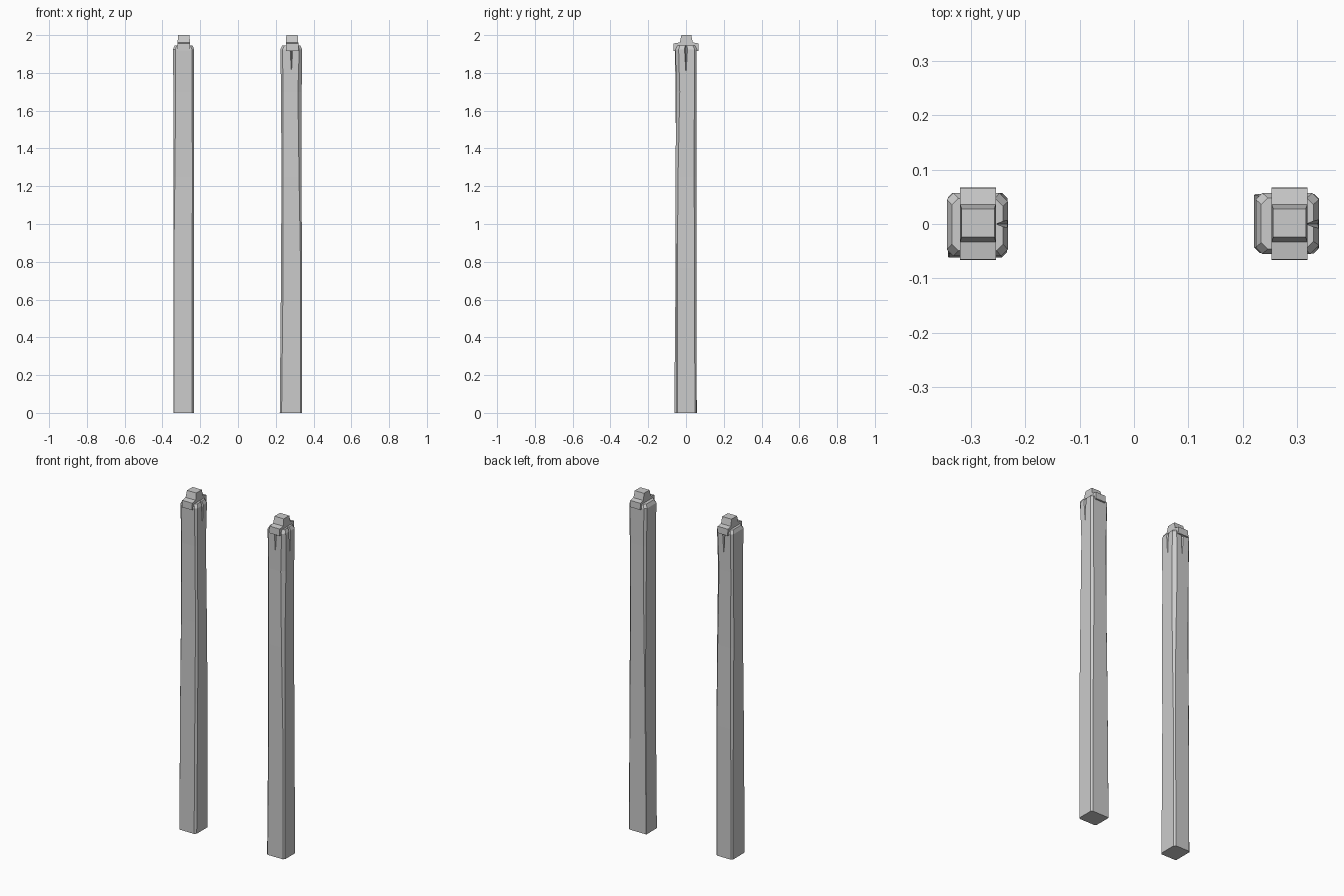
import bpy, bmesh, math
from mathutils import Matrix

if "Cube" in bpy.data.objects:
    bpy.data.objects.remove(bpy.data.objects["Cube"])


def make_object(name, bm):
    bmesh.ops.recalc_face_normals(bm, faces=bm.faces)
    me = bpy.data.meshes.new(name)
    bm.to_mesh(me)
    bm.free()
    ob = bpy.data.objects.new(name, me)
    bpy.context.collection.objects.link(ob)
    return ob


def loft(rings):
    bm = bmesh.new()
    loops = [[bm.verts.new(p) for p in r] for r in rings]
    n = len(loops[0])
    for a, b in zip(loops, loops[1:]):
        for i in range(n):
            j = (i + 1) % n
            bm.faces.new((a[i], a[j], b[j], b[i]))
    bm.faces.new(loops[0][::-1])
    bm.faces.new(loops[-1])
    return bm


# Hewn post levels: z, left, right, front, back, corner chamfers (FL, FR, BR, BL)
LEVELS = [
    (0.00, -.062, .057, -.053, .055, (.010, .009, .008, .002)),
    (0.77, -.055, .056, -.054, .055, (.011, .008, .010, .002)),
    (1.25, -.053, .053, -.055, .055, (.009, .013, .012, .008)),
    (1.70, -.055, .054, -.053, .055, (.010, .020, .011, .012)),
    (1.925, -.059, .057, -.055, .057, (.012, .016, .012, .012)),
    (1.945, -.049, .047, -.046, .048, (.012, .014, .012, .012)),
]


def ring(z, l, r, f, b, c):
    return [(l, f + c[0], z), (l + c[0], f, z), (r - c[1], f, z), (r, f + c[1], z),
            (r, b - c[2], z), (r - c[2], b, z), (l + c[3], b, z), (l, b - c[3], z)]


def make_post(name, x, turn):
    post = make_object(name, loft([ring(*lv) for lv in LEVELS]))
    # Wedge-shaped drying cracks cut into two neighbouring faces
    for k, angle in enumerate((0, math.pi / 2)):
        bm = bmesh.new()
        top = [bm.verts.new(p) for p in
               ((-.017, -.075, 1.97), (.017, -.075, 1.97), (0, -.030, 1.97))]
        tip = bm.verts.new((0, -.0535, 1.80))
        out = bm.verts.new((0, -.075, 1.80))
        a, b, c = top
        for f in ((a, b, c), (a, c, tip), (b, tip, c), (a, tip, out), (b, out, tip), (a, out, b)):
            bm.faces.new(f)
        bmesh.ops.transform(bm, matrix=Matrix.Rotation(angle, 4, 'Z'), verts=bm.verts)
        cutter = make_object(f"{name}_crack_cutter_{k}", bm)
        cutter.hide_render = True
        cutter.hide_viewport = True
        cutter.parent = post
        mod = post.modifiers.new("crack", 'BOOLEAN')
        mod.operation = 'DIFFERENCE'
        mod.solver = 'EXACT'
        mod.object = cutter
    post.location.x = x
    post.rotation_euler.z = turn


def make_cap(name, x, flip):
    # Stepped cap: side tabs over the post edge, tapered knob on top
    profile = [(-.066, 1.915), (.067, 1.917), (.066, 1.956), (.036, 1.961),
               (.028, 2.0), (-.024, 2.0), (-.033, 1.961), (-.065, 1.956)]
    rings = [[(s * (.033 - (.003 if z > 1.99 else 0)), y, z) for y, z in profile]
             for s in (-1, 1)]
    bm = loft(rings)
    # Small chips knocked off two opposite corners
    for co, no in (((.033, .055, 1.957), (.6, .5, .62)), ((-.031, -.054, 1.957), (-.55, -.5, .65))):
        res = bmesh.ops.bisect_plane(bm, geom=bm.verts[:] + bm.edges[:] + bm.faces[:],
                                     plane_co=co, plane_no=no, clear_outer=False)
        del res
    for v in bm.verts:
        v.co.x *= flip
    cap = make_object(name, bm)
    cap.location.x = x


# The left post is the right one turned a quarter
make_post("right_post", .283, 0)
make_post("left_post", -.287, math.pi / 2)
make_cap("right_cap", .286, 1)
make_cap("left_cap", -.287, -1)
